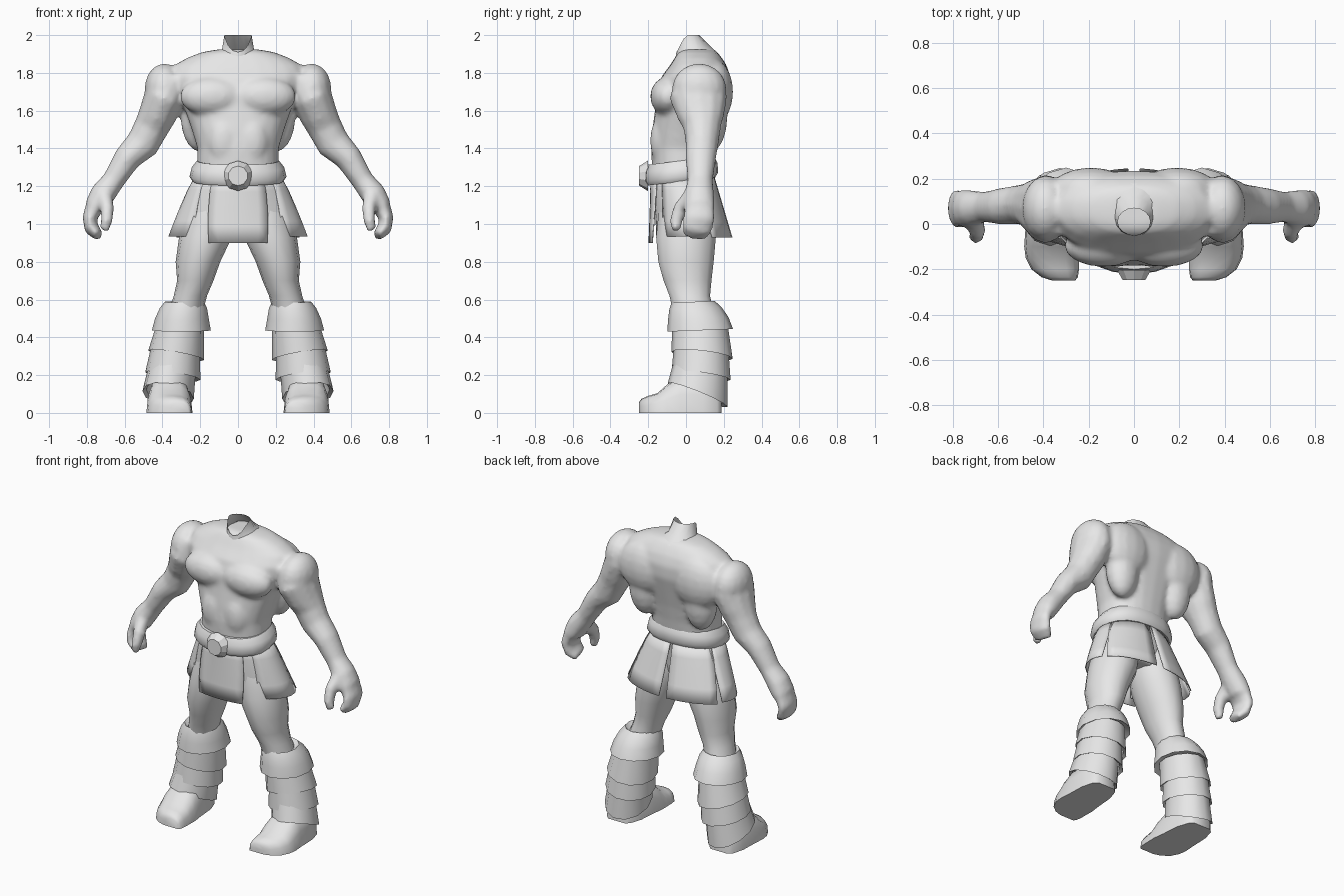
import bpy, bmesh, math
from mathutils import Vector, Matrix

if "Cube" in bpy.data.objects:
    bpy.data.objects.remove(bpy.data.objects["Cube"])

grey = bpy.data.materials.new("plain_grey")
grey.diffuse_color = (0.8, 0.8, 0.8, 1)
grey.use_nodes = True
grey.node_tree.nodes["Principled BSDF"].inputs["Base Color"].default_value = grey.diffuse_color


def spow(v, e):
    return math.copysign(abs(v) ** e, v)


def ring(cx, cy, z, rx, ry, n=14, tx=0, ty=0, p=2.0):
    """Horizontal superellipse, optionally tilted along x and y."""
    pts = []
    for i in range(n):
        a = 2 * math.pi * i / n
        dx, dy = rx * spow(math.cos(a), 2 / p), ry * spow(math.sin(a), 2 / p)
        pts.append(Vector((cx + dx, cy + dy, z + tx * dx + ty * dy)))
    return pts


def tube(path, n=12):
    """Rings along a path of (x, y, z, in-plane radius, depth radius)."""
    cs = [Vector(p[:3]) for p in path]
    out = []
    for i, p in enumerate(path):
        t = (cs[min(i + 1, len(cs) - 1)] - cs[max(i - 1, 0)]).normalized()
        b = Vector((0, 1, 0))
        b = (b - t * b.dot(t)).normalized()
        u = t.cross(b)
        out.append([cs[i] + u * p[3] * math.cos(2 * math.pi * k / n)
                    + b * p[4] * math.sin(2 * math.pi * k / n) for k in range(n)])
    return out


def loft(bm, rings, s=1, cap=True):
    vs = [[bm.verts.new((s * p.x, p.y, p.z)) for p in r] for r in rings]
    n = len(vs[0])
    for a, b in zip(vs, vs[1:]):
        for i in range(n):
            j = (i + 1) % n
            bm.faces.new((a[i], a[j], b[j], b[i]))
    if cap:
        bm.faces.new(vs[0])
        bm.faces.new(vs[-1])


def ball(bm, loc, rad):
    bmesh.ops.create_uvsphere(bm, u_segments=16, v_segments=10, radius=1,
                              matrix=Matrix.Translation(loc) @ Matrix.Diagonal((*rad, 1)))


def finish(bm, name, angle=40):
    bmesh.ops.recalc_face_normals(bm, faces=bm.faces)
    me = bpy.data.meshes.new(name)
    bm.to_mesh(me)
    bm.free()
    me.materials.append(grey)
    me.shade_smooth()
    me.set_sharp_from_angle(angle=math.radians(angle))
    ob = bpy.data.objects.new(name, me)
    bpy.context.collection.objects.link(ob)
    return ob


# Torso, arms and hands, fused into one smooth skin
bm = bmesh.new()
torso = [(1.02, .17, -.12, .11), (1.15, .21, -.15, .13), (1.30, .215, -.18, .15),
         (1.40, .215, -.185, .165), (1.50, .245, -.178, .185), (1.60, .28, -.165, .21),
         (1.70, .33, -.155, .235), (1.78, .36, -.13, .235), (1.84, .34, -.085, .215),
         (1.88, .27, -.06, .19), (1.91, .19, -.04, .165), (1.925, .10, -.01, .13)]
loft(bm, [ring(0, (f + b) / 2, z, w, (b - f) / 2, 24, p=2.3) for z, w, f, b in torso])
arm = [(.33, .07, 1.78, .08, .12), (.39, .065, 1.67, .11, .155), (.43, .08, 1.57, .10, .125),
       (.46, .085, 1.51, .093, .10), (.505, .085, 1.425, .09, .088), (.585, .078, 1.35, .073, .082),
       (.66, .075, 1.23, .06, .068), (.715, .07, 1.16, .068, .08), (.755, .07, 1.09, .06, .085)]
fingers = [(.755, .07, 1.10, .05, .08), (.785, .07, 1.03, .04, .085),
           (.775, .06, .975, .04, .08), (.735, .045, .935, .028, .065)]
thumb = [(.71, .03, 1.15, .045, .045), (.692, -.03, 1.08, .037, .04),
         (.695, -.052, 1.02, .032, .035), (.708, -.055, .965, .024, .026)]
for s in (1, -1):
    for path in (arm, fingers, thumb):
        loft(bm, tube(path), s)
    ball(bm, (s * .39, .07, 1.715), (.105, .145, .135))    # deltoid
    ball(bm, (s * .135, -.095, 1.675), (.175, .095, .105))  # chest muscle
    ball(bm, (s * .19, .15, 1.70), (.18, .10, .17))        # shoulder blade
    ball(bm, (s * .20, .13, 1.57), (.105, .09, .19))       # side back muscle
    ball(bm, (s * .075, -.13, 1.44), (.085, .06, .13))     # belly muscle
body = finish(bm, "upper_body", 180)
rm = body.modifiers.new("fuse", 'REMESH')
rm.mode = 'VOXEL'
rm.voxel_size = .014
rm.use_smooth_shade = True
sm = body.modifiers.new("soften", 'SMOOTH')
sm.factor = .5
sm.iterations = 6

# Open neck with a slanted rim
bm = bmesh.new()
rim = ring(0, .01, 0, .072, .06, 16)
for p in rim:
    p.z = min(2.0, 1.91 + (p.y + .05) * 1.9)
loft(bm, [ring(0, .06, 1.87, .16, .12, 16, ty=.2),
          ring(0, .03, 1.905, .088, .09, 16, ty=.5), rim], cap=False)
finish(bm, "neck", 60)

# Belt, higher at the back
bm = bmesh.new()
prof = [(-.05, .20, .15), (-.055, .24, .18), (-.03, .257, .195),
        (.02, .245, .192), (.055, .218, .175), (.05, .18, .14)]
loft(bm, [ring(0, -.025, 1.28 + dz, rx, ry, 20, ty=.12, p=2.3) for dz, rx, ry in prof])
finish(bm, "belt", 50)

# Round buckle
bm = bmesh.new()
bmesh.ops.create_cone(bm, cap_ends=True, segments=10, radius1=.08, radius2=.052, depth=.045,
                      matrix=Matrix.Translation((0, -.225, 1.255)) @ Matrix.Rotation(math.pi / 2, 4, 'X'))
finish(bm, "buckle", 30)


def panel(name, s, top, bot, zb, k=1.0, steps=6):
    """Curved cloth flap between angles (degrees from the front) at top and bottom."""
    bm = bmesh.new()
    grid = []
    for r in range(5):
        t = r / 4
        rx, ry, cy = .225 + .14 * t ** .85, .168 + .037 * t, -.02 + .055 * t
        row = []
        for i in range(steps + 1):
            f = i / steps
            a0 = top[0] + (top[1] - top[0]) * f
            a1 = bot[0] + (bot[1] - bot[0]) * f
            a = math.radians(a0 + (a1 - a0) * t)
            kk = 1 + (k - 1) * t
            row.append(bm.verts.new((s * rx * kk * math.sin(a), cy - ry * kk * math.cos(a),
                                     1.26 + (zb - 1.26) * t)))
        grid.append(row)
    for a, b in zip(grid, grid[1:]):
        for i in range(steps):
            bm.faces.new((a[i], a[i + 1], b[i + 1], b[i]))
    ob = finish(bm, name, 40)
    so = ob.modifiers.new("thickness", 'SOLIDIFY')
    so.thickness = .006


# Skirt flaps
panel("skirt_front", 1, (-36, 36), (-22, 22), .90, 1.14)
for s, side in ((1, "left"), (-1, "right")):
    panel("skirt_inner_" + side, s, (25, 56), (17, 44), .93, .98)
    panel("skirt_side_" + side, s, (50, 118), (40, 112), .935, 1.01)
    panel("skirt_back_" + side, s, (112, 178), (120, 176), .93, 1.03)

# Legs, cuffs, banded leggings and shoes
thigh = [(1.18, .11, -.01, .11, .13), (1.05, .145, 0, .14, .15), (.93, .172, 0, .14, .162),
         (.80, .212, 0, .118, .15), (.70, .226, .008, .096, .13), (.62, .252, .02, .088, .11),
         (.55, .272, .035, .09, .11), (.42, .30, .06, .09, .11)]
cuff = [(.565, .28, .04, .08, .095), (.588, .284, .038, .104, .114), (.555, .289, .05, .125, .138),
        (.50, .297, .065, .142, .160), (.437, .30, .075, .156, .174), (.46, .30, .075, .12, .14)]
# bottom of each band: z, cx, cy, rx, ry, tilt x, tilt y; top: z, cx, cy, rx, ry
bands = [((.305, .327, .085, .148, .162, .17, -.11), (.46, .305, .075, .125, .148)),
         ((.195, .345, .080, .146, .156, .14, -.13), (.33, .332, .08, .130, .146)),
         ((.095, .370, .062, .136, .158, .15, -.40), (.225, .35, .075, .126, .144))]
# shoe sections: y, cx, half width, height
shoe = [(.188, .37, .06, .10), (.165, .37, .085, .14), (.09, .368, .108, .2), (-.03, .365, .115, .2),
        (-.10, .363, .122, .15), (-.15, .36, .118, .105), (-.20, .348, .105, .09),
        (-.235, .328, .08, .075), (-.25, .31, .05, .055)]
for s, side in ((1, "left"), (-1, "right")):
    bm = bmesh.new()
    loft(bm, [ring(cx, cy, z, rx, ry) for z, cx, cy, rx, ry in thigh], s)
    finish(bm, "leg_" + side, 60)

    bm = bmesh.new()
    loft(bm, [ring(cx, cy, z, rx, ry, 12, ty=.04) for z, cx, cy, rx, ry in cuff], s)
    finish(bm, "cuff_" + side, 60)

    for i, (b, t) in enumerate(bands):
        z, cx, cy, rx, ry, tx, ty = b
        bm = bmesh.new()
        loft(bm, [ring(t[1], t[2], t[0], t[3], t[4], 12, tx * .6, ty * .6),
                  ring(cx, cy, z, rx, ry, 12, tx, ty),
                  ring(cx, cy, z + .012, rx - .02, ry - .02, 12, tx, ty),
                  ring(t[1], t[2], t[0] - .01, t[3] - .02, t[4] - .02, 12, tx * .6, ty * .6)],
             s, cap=False)
        finish(bm, f"legging_band_{i + 1}_{side}", 40)

    bm = bmesh.new()
    loft(bm, [[Vector((cx + w * spow(math.cos(math.pi * k / 8), .75), y,
                       h * max(0, math.sin(math.pi * k / 8)) ** .75)) for k in range(9)]
              for y, cx, w, h in shoe], s)
    finish(bm, "shoe_" + side, 55)
